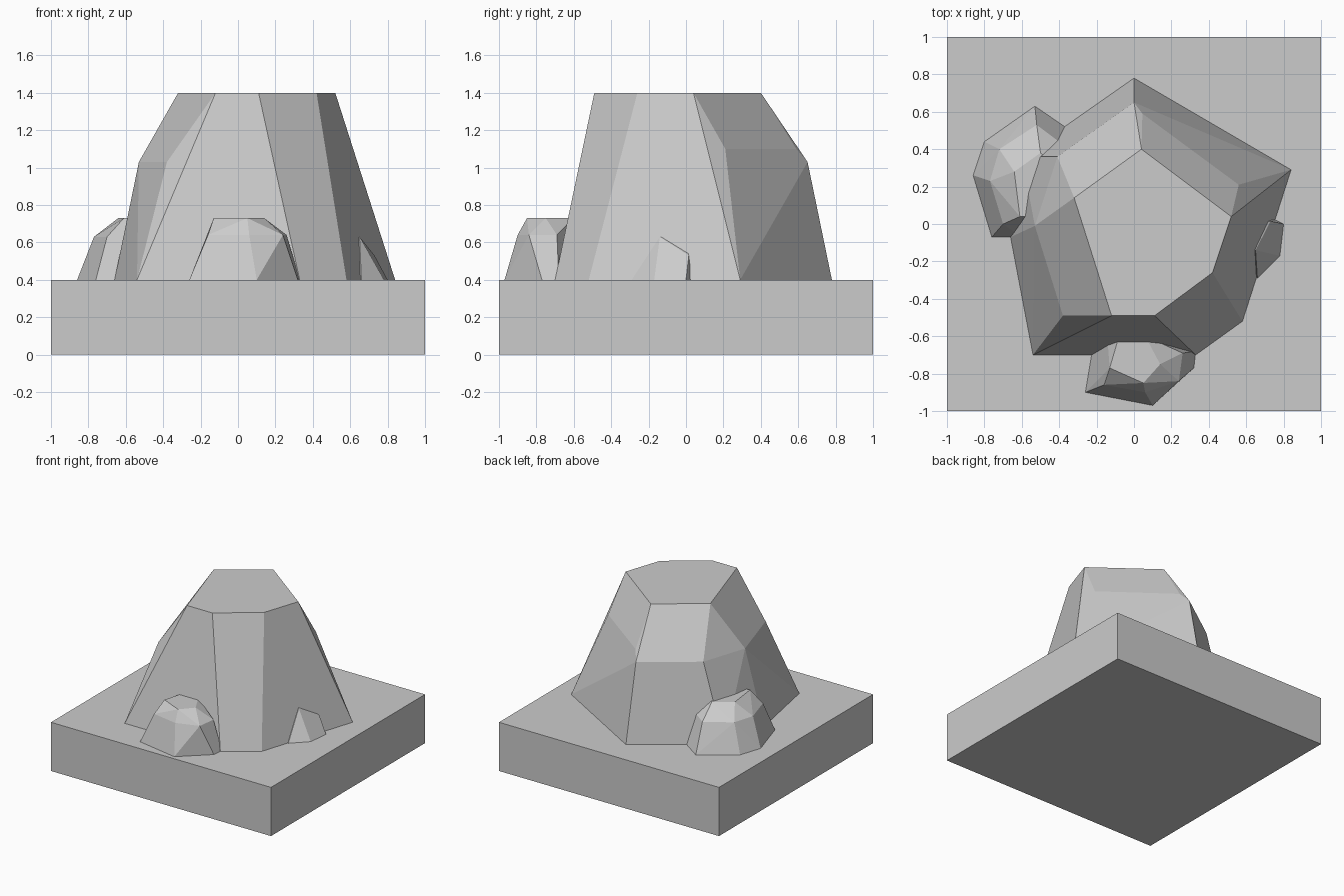
import bpy
import bmesh
import math

# Remove the default cube
default_cube = bpy.data.objects.get("Cube")
if default_cube:
    bpy.data.objects.remove(default_cube, do_unlink=True)

# One plain stone colour
stone = bpy.data.materials.new("stone grey")
stone.use_nodes = True
stone_colour = (0.6, 0.6, 0.6, 1)
stone.diffuse_color = stone_colour
shader = next(node for node in stone.node_tree.nodes if node.type == "BSDF_PRINCIPLED")
shader.inputs["Base Color"].default_value = stone_colour

GROUND = 0.4


def finish_object(name, mesh_builder):
    """Turn a bmesh into a flat-shaded stone object."""
    bmesh.ops.recalc_face_normals(mesh_builder, faces=mesh_builder.faces)
    mesh = bpy.data.meshes.new(name)
    mesh_builder.to_mesh(mesh)
    mesh_builder.free()
    mesh.materials.append(stone)
    result = bpy.data.objects.new(name, mesh)
    bpy.context.scene.collection.objects.link(result)
    return result


def faceted_rock(name, levels):
    """Wrap a chiselled hull around corner points given level by level."""
    builder = bmesh.new()
    for height, corners in levels:
        for x, y in corners:
            builder.verts.new((x, y, height))
    hull = bmesh.ops.convex_hull(builder, input=list(builder.verts))
    leftovers = set(hull["geom_interior"]) | set(hull["geom_unused"])
    loose_verts = [item for item in leftovers if isinstance(item, bmesh.types.BMVert)]
    bmesh.ops.delete(builder, geom=loose_verts, context="VERTS")
    # Merge nearly coplanar triangles into broad facets
    bmesh.ops.dissolve_limit(
        builder,
        angle_limit=math.radians(2),
        verts=list(builder.verts),
        edges=list(builder.edges),
    )
    return finish_object(name, builder)


# Square ground slab
slab = bmesh.new()
bmesh.ops.create_cube(slab, size=2)
for vert in slab.verts:
    vert.co.z = GROUND if vert.co.z > 0 else 0
finish_object("ground_slab", slab)

# Large central boulder with a flat top
faceted_rock("main_boulder", [
    (GROUND, [(-.54, -.7), (.33, -.7), (.58, -.52), (.84, .29),
              (0, .78), (-.6, .36), (-.66, -.07)]),
    (1.03, [(-.38, -.49), (-.53, -.01), (-.41, .36), (0, .65)]),
    (1.1, [(.56, .21), (.045, .59)]),
    (1.4, [(-.12, -.49), (.11, -.49), (.42, -.26),
           (.52, .04), (.04, .4), (-.32, .14)]),
])

# Small rock leaning on the back corner
faceted_rock("back_small_rock", [
    (GROUND, [(-.86, .26), (-.8, .44), (-.53, .63), (-.37, .52),
              (-.35, 0), (-.6, -.07), (-.76, -.07)]),
    (.63, [(-.77, .23), (-.72, .4), (-.52, .53), (-.4, .44), (-.7, 0)]),
    (.73, [(-.64, .28), (-.5, .38), (-.4, .3), (-.4, .05), (-.61, .04)]),
])

# Small rock leaning on the front
faceted_rock("front_small_rock", [
    (GROUND, [(-.26, -.9), (.1, -.97), (.32, -.77), (.33, -.68), (-.22, -.66)]),
    (.64, [(-.16, -.86), (.06, -.9), (.24, -.84), (.26, -.69), (-.14, -.64)]),
    (.73, [(-.13, -.77), (.05, -.85), (.14, -.75), (.06, -.6), (-.08, -.6)]),
])

# Mostly buried rock on the side
faceted_rock("side_small_rock", [
    (GROUND, [(.8, 0), (.78, -.17), (.66, -.29), (.55, -.2), (.6, .03), (.74, .03)]),
    (.53, [(.73, .015)]),
    (.63, [(.65, -.14), (.6, 0), (.55, -.1)]),
])
